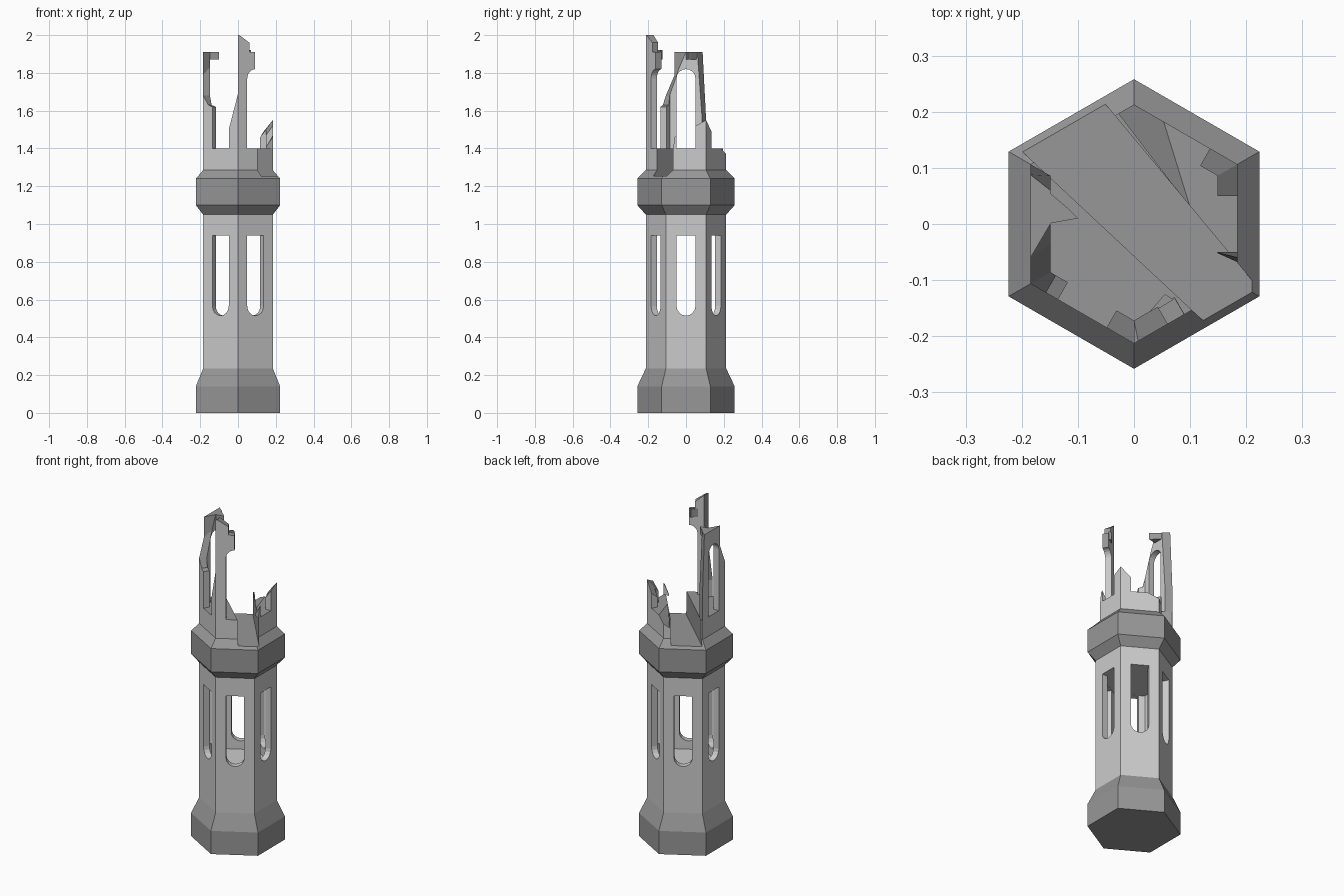
import bpy, bmesh, math
from math import pi, sin, cos

if "Cube" in bpy.data.objects:
    bpy.data.objects.remove(bpy.data.objects["Cube"])

R_OUT, R_IN = 0.213, 0.172          # corner radii of the hexagonal wall
A_OUT, A_IN = R_OUT * cos(pi / 6), R_IN * cos(pi / 6)

# darker stone for base, collar, floor and broken surfaces; plain stone for the walls
plain = bpy.data.materials.new("plain_stone")
plain.diffuse_color = (0.8, 0.8, 0.8, 1)
plain.use_nodes = True
plain.node_tree.nodes["Principled BSDF"].inputs["Base Color"].default_value = plain.diffuse_color
dark = bpy.data.materials.new("dark_stone")
dark.diffuse_color = (0.31, 0.31, 0.31, 1)
dark.use_nodes = True
dark.node_tree.nodes["Principled BSDF"].inputs["Base Color"].default_value = dark.diffuse_color


def make(name, verts, faces):
    me = bpy.data.meshes.new(name)
    bm = bmesh.new()
    vs = [bm.verts.new(v) for v in verts]
    for f in faces:
        bm.faces.new([vs[i] for i in f])
    bmesh.ops.recalc_face_normals(bm, faces=bm.faces)
    bm.to_mesh(me)
    bm.free()
    ob = bpy.data.objects.new(name, me)
    bpy.context.collection.objects.link(ob)
    return ob


def loft(name, rings):
    n = len(rings[0])
    faces = [list(range(n)), [(len(rings) - 1) * n + i for i in range(n)]]
    for r in range(len(rings) - 1):
        for i in range(n):
            j = (i + 1) % n
            faces.append([r * n + i, r * n + j, (r + 1) * n + j, (r + 1) * n + i])
    return make(name, [v for ring in rings for v in ring], faces)


def hexagon(r, z):
    return [(r * cos(pi / 6 + i * pi / 3), r * sin(pi / 6 + i * pi / 3), z) for i in range(6)]


def slab(name, pts, z0, z1):
    ob = loft(name, [[(x, y, z0) for x, y in pts], [(x, y, z1) for x, y in pts]])
    ob.data.materials.append(dark)
    return ob


def on_face(deg, a, u, z):
    t = math.radians(deg)
    return (a * cos(t) - u * sin(t), a * sin(t) + u * cos(t), z)


def on_window(p, q):
    # true if an edge of a wall outline lies on the window opening
    jamb = all(abs(abs(k[0]) - 0.05) < 1e-4 for k in (p, q)) and p[0] * q[0] > 0
    arch = all(abs(math.hypot(k[0], k[1] - 1.77) - 0.05) < 1e-3 for k in (p, q))
    return jamb or arch


def wall(name, deg, pts):
    # upright wall piece, mitred at the tower corners; optional inner u and inner z
    outer, inner = [], []
    for p in pts:
        u, z = (p[2], p[3]) if len(p) > 2 else p
        outer.append(on_face(deg, A_OUT, p[0], p[1]))
        inner.append(on_face(deg, A_IN, max(-R_IN / 2, min(R_IN / 2, u)), z))
    ob = loft(name, [outer, inner])
    ob.data.materials.append(plain)
    ob.data.materials.append(dark)
    for i, p in enumerate(pts):     # broken edges are dark
        if not on_window(p, pts[(i + 1) % len(pts)]):
            ob.data.polygons[i + 2].material_index = 1
    return ob


def arc(cz, a0, a1, n=8, r=0.05):
    return [(r * cos(math.radians(a0 + (a1 - a0) * i / n)),
             cz + r * sin(math.radians(a0 + (a1 - a0) * i / n))) for i in range(n + 1)]


def cut(ob, cutter):
    cutter.data.materials.clear()
    m = ob.modifiers.new("cut", 'BOOLEAN')
    m.operation, m.solver, m.object = 'DIFFERENCE', 'EXACT', cutter
    bpy.context.view_layer.update()
    ev = ob.evaluated_get(bpy.context.evaluated_depsgraph_get())
    me = bpy.data.meshes.new_from_object(ev)
    ob.modifiers.clear()
    ob.data = me
    bpy.data.objects.remove(cutter)


# tower body with base and collar
profile = [(0.258, 0), (0.258, 0.14), (R_OUT, 0.235), (R_OUT, 1.05), (0.258, 1.10),
           (0.258, 1.24), (R_OUT, 1.285), (R_OUT, 1.4)]
tower = loft("tower_body", [hexagon(r, z) for r, z in profile])

# lower room and its six round-bottomed windows
cut(tower, loft("room_cutter", [hexagon(R_IN, 0.465), hexagon(R_IN, 0.941)]))
win = [(0.05, 0.94), (-0.05, 0.94)] + arc(0.565, 180, 360)
for deg in (0, 60, 120):
    cut(tower, loft("window_cutter", [[on_face(deg, a, u, z) for u, z in win] for a in (-0.3, 0.3)]))

# broken trough across the upper floor, and a chipped corner
cut(tower, slab("trough_cutter", [(-0.307, 0.23), (0.212, -0.255), (0.293, -0.2), (-0.123, 0.30)], 1.255, 1.6))
chip = [(0.1, 0.03, 1.4), (0.035, 0.24, 1.4), (-0.06, 0.24, 1.335)]
cut(tower, loft("chip_cutter", [chip, [(x, y, 1.6) for x, y, z in chip]]))

# stone colours of the body
tower.data.materials.clear()
tower.data.materials.append(plain)
tower.data.materials.append(dark)
for f in tower.data.polygons:
    c, n = f.center, f.normal
    upper_wall = c.z > 1.285 and abs(n.z) < 0.01 and abs(n.dot(c) - A_OUT) < 0.002
    f.material_index = int(c.z < 0.236 or (c.z > 1.05 and not upper_wall))

# ruined upper walls
C, Z, W = R_OUT / 2, 1.4, 0.05
wall("front_right_wall", -60, [(-C, Z), (-W, Z)] + arc(1.77, 180, 93, 5) +
     [(-0.003, 1.91), (-0.037, 1.91), (-0.037, 1.96), (-0.098, 2.0), (-C, 2.0)])
wall("front_left_pillar_inner", -120, [(W, Z), (C, Z), (C, 1.69), (W, 1.5)])
wall("front_left_pillar_outer", -120, [(-C, Z), (-W, Z), (-W, 1.62), (-0.075, 1.63), (-C, 1.68)])
wall("left_wall", 180, [(-C, Z), (-W, Z)] + arc(1.77, 180, 0, 10) +
     [(W, Z), (C, Z), (C, 1.68), (0.06, 1.79, 0.035, 1.83), (0.06, 1.91, 0.0, 1.91),
      (-0.088, 1.91, -0.06, 1.91), (-C, 1.55)])
wall("back_right_pillar", 60, [(-C, Z), (-W, Z), (-W, 1.49, -W, 1.46), (-C, 1.55, -C, 1.50)])
wall("right_pillar", 0, [(W, Z), (C, Z), (C, 1.55, C, 1.50), (W, 1.52, W, 1.47)])
wall("right_splinter", 0, [(-0.068, Z, -0.052, Z), (-W, Z), (-W, 1.47, -W, 1.41), (-0.06, 1.46, -0.051, 1.41)])

# remains of the ceiling
slab("left_ceiling_remnant", [(-0.155, 0.0), (-0.1, 0.01), (-0.12, 0.03), (-0.155, 0.06)], 1.87, 1.91)
slab("front_ceiling_remnant", [(0.02, -0.165), (0.07, -0.135), (0.055, -0.125)], 1.87, 1.92)
